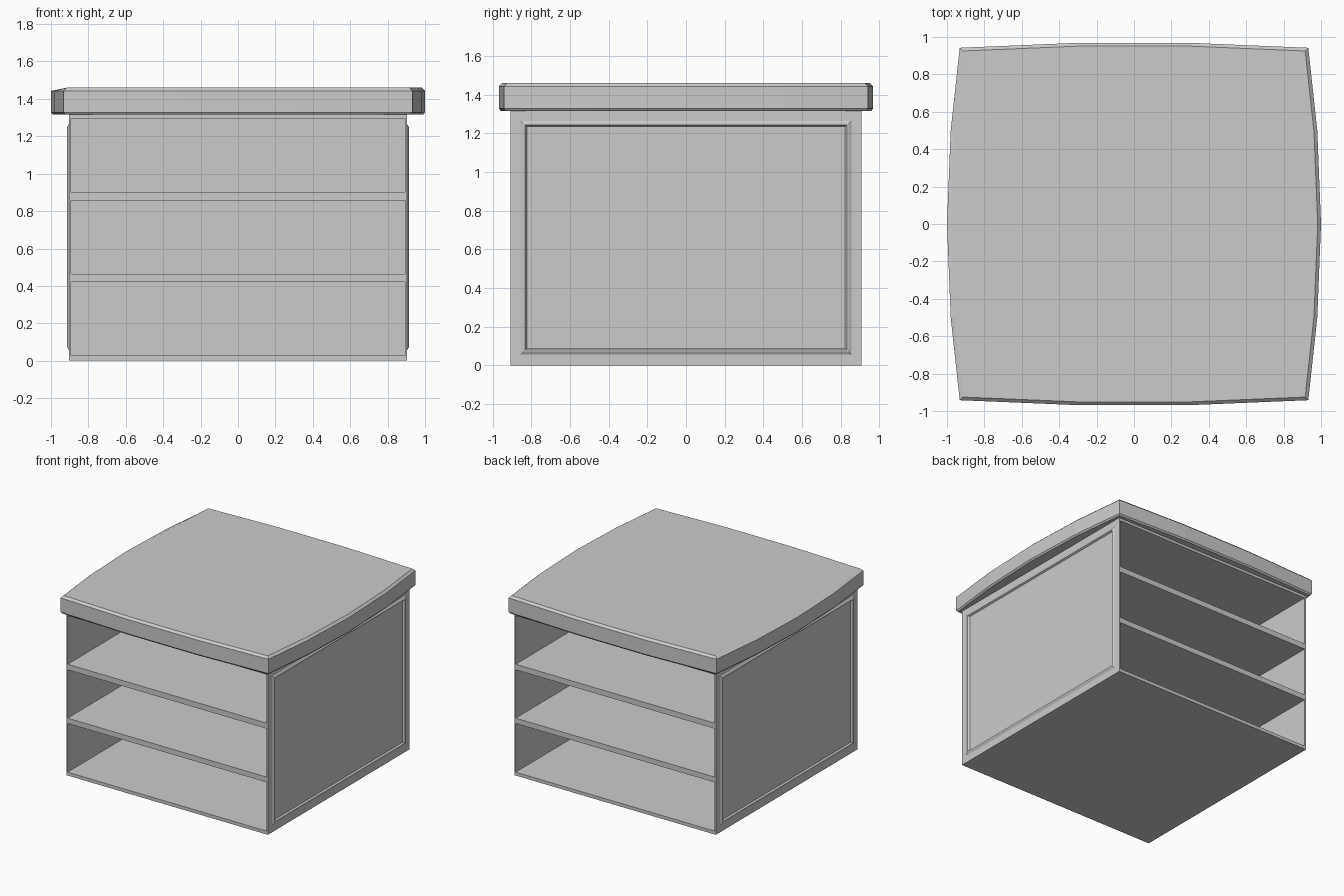
import bpy
import bmesh

cube = bpy.data.objects.get("Cube")
if cube:
    bpy.data.objects.remove(cube, do_unlink=True)

grey = bpy.data.materials.new("plain grey")
grey.use_nodes = True
colour = (0.6, 0.6, 0.6, 1)
grey.diffuse_color = colour
grey.node_tree.nodes["Principled BSDF"].inputs["Base Color"].default_value = colour


def loft(name, rings):
    """Closed solid skinned through matching rings, capped at both ends."""
    bm = bmesh.new()
    loops = [[bm.verts.new(p) for p in ring] for ring in rings]
    for a, b in zip(loops, loops[1:]):
        for i in range(len(a)):
            j = (i + 1) % len(a)
            bm.faces.new((a[i], a[j], b[j], b[i]))
    bm.faces.new(loops[0][::-1])
    bm.faces.new(loops[-1])
    bmesh.ops.recalc_face_normals(bm, faces=bm.faces)
    mesh = bpy.data.meshes.new(name)
    bm.to_mesh(mesh)
    bm.free()
    mesh.materials.append(grey)
    obj = bpy.data.objects.new(name, mesh)
    bpy.context.collection.objects.link(obj)
    return obj


def box(name, half_x, half_y, z0, z1):
    corners = [(-half_x, -half_y), (half_x, -half_y), (half_x, half_y), (-half_x, half_y)]
    return loft(name, [[(x, y, z) for x, y in corners] for z in (z0, z1)])


# Side walls: a thin board, a raised moulding, and a panel set inside it
WALL_PROFILE = [  # distance from centre, half width, bottom, top
    (0.892, 0.908, 0, 1.316),
    (0.904, 0.908, 0, 1.316),
    (0.904, 0.855, 0.057, 1.265),
    (0.913, 0.84, 0.072, 1.25),
    (0.913, 0.832, 0.08, 1.242),
    (0.9, 0.823, 0.088, 1.235),
]
for side, label in ((1, "left"), (-1, "right")):
    loft(label + "_side_wall", [
        [(side * x, -w, lo), (side * x, w, lo), (side * x, w, hi), (side * x, -w, hi)]
        for x, w, lo, hi in WALL_PROFILE])

# Floor, two shelves and ceiling board
for label, z0, z1 in (("floor_board", 0, 0.027), ("lower_shelf", 0.422, 0.465),
                      ("upper_shelf", 0.857, 0.902), ("ceiling_board", 1.295, 1.316)):
    box(label, 0.893, 0.908, z0, z1)

# Upright divider between the front and back compartments
box("centre_divider", 0.893, 0.012, 0.01, 1.3)

# Worktop with bowed edges and a small bevel
quarter = [(1.0, 0), (0.98, 0.5), (0.932, 0.942), (0.31, 0.968)]
outline = (quarter + [(-x, y) for x, y in quarter[::-1]]
           + [(-x, -y) for x, y in quarter[1:]]
           + [(x, -y) for x, y in quarter[:0:-1]])


def worktop_ring(z, inset):
    ring = []
    for x, y in outline:
        # The right-hand edge rolls off slightly lower
        drop = 0.014 if x < -0.95 and z > 1.45 else 0
        ring.append((x * (1 - inset), y * (1 - inset), z - drop))
    return ring


loft("worktop", [worktop_ring(z, inset) for z, inset in
                 ((1.316, 0.01), (1.328, 0), (1.443, 0), (1.46, 0.018))])
